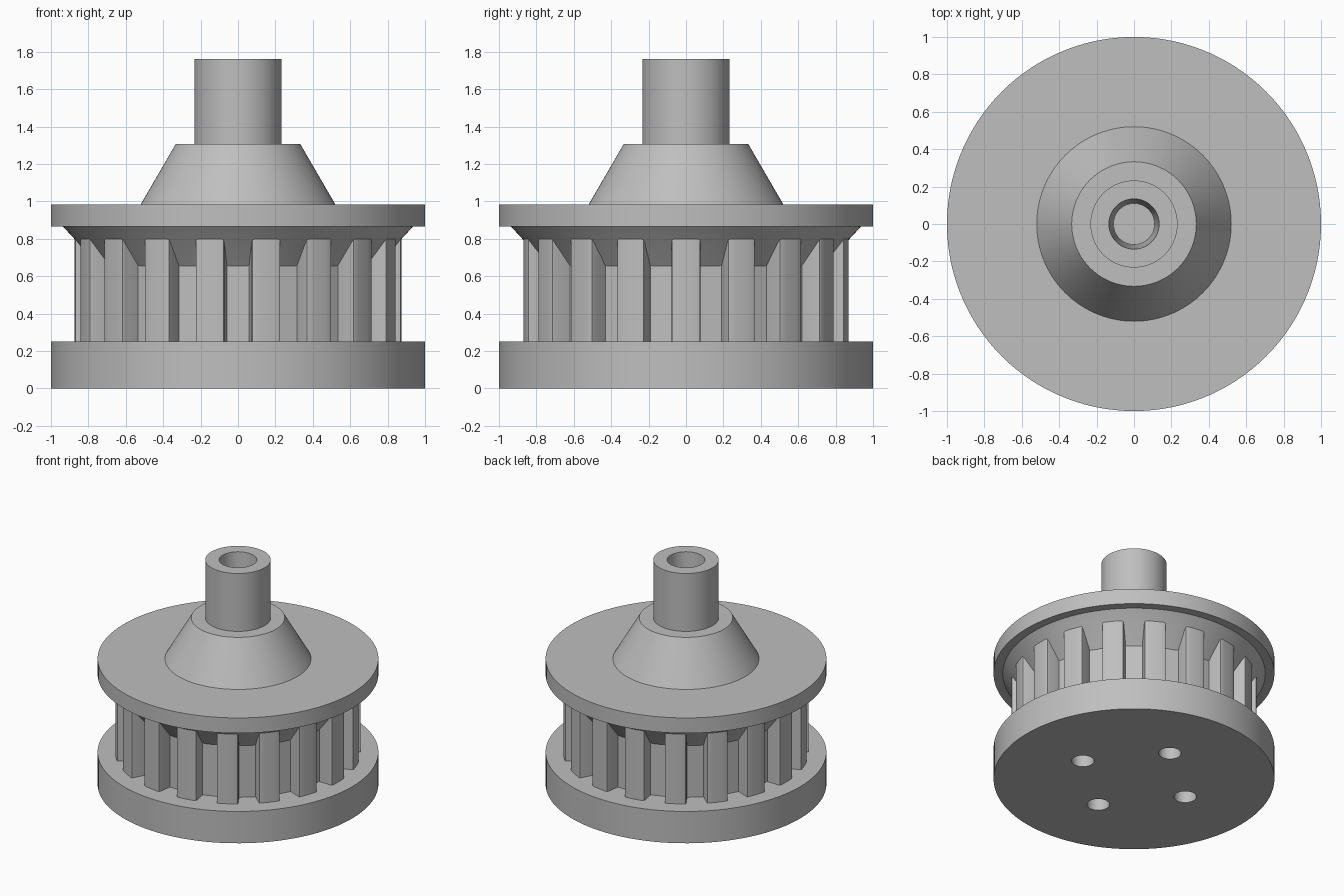
import bpy
import bmesh
from math import sin, cos, pi, radians
from mathutils import Vector, Matrix

TEETH = 18
SEGMENTS = 120

if "Cube" in bpy.data.objects:
    bpy.data.objects.remove(bpy.data.objects["Cube"], do_unlink=True)

grey = bpy.data.materials.new("plain grey")
grey.use_nodes = True
colour = (0.52, 0.52, 0.52, 1)
grey.diffuse_color = colour
grey.node_tree.nodes["Principled BSDF"].inputs["Base Color"].default_value = colour


def finish(name, bm):
    """Turn a bmesh into a grey object with smooth sides and sharp edges."""
    bmesh.ops.recalc_face_normals(bm, faces=bm.faces)
    mesh = bpy.data.meshes.new(name)
    bm.to_mesh(mesh)
    bm.free()
    mesh.materials.append(grey)
    obj = bpy.data.objects.new(name, mesh)
    bpy.context.collection.objects.link(obj)
    return obj


def smooth(obj):
    bpy.ops.object.select_all(action="DESELECT")
    obj.select_set(True)
    bpy.context.view_layer.objects.active = obj
    bpy.ops.object.shade_smooth_by_angle(angle=radians(25))


def lathe(name, profile):
    """Spin (radius, height) points, from axis to axis, about z."""
    bm = bmesh.new()
    verts = [bm.verts.new((r, 0, z)) for r, z in profile]
    edges = [bm.edges.new(pair) for pair in zip(verts, verts[1:])]
    bmesh.ops.spin(bm, geom=verts + edges, cent=(0, 0, 0), axis=(0, 0, 1),
                   angle=2 * pi, steps=SEGMENTS, use_merge=True)
    bmesh.ops.remove_doubles(bm, verts=bm.verts, dist=0.0001)
    return finish(name, bm)


# Bottom flange with four screw holes
base = lathe("base_flange", [(0, 0), (1, 0), (1, 0.25), (0, 0.25)])
bm = bmesh.new()
for k in range(4):
    a = radians(90 * k - 5)
    bmesh.ops.create_cone(bm, cap_ends=True, segments=40, radius1=0.08, radius2=0.08, depth=0.8,
                          matrix=Matrix.Translation((0.445 * cos(a), 0.445 * sin(a), 0.1)))
cutter = finish("screw_hole_cutter", bm)
cutter.hide_render = True
cut = base.modifiers.new("screw_holes", "BOOLEAN")
cut.operation = "DIFFERENCE"
cut.solver = "EXACT"
cut.object = cutter
bpy.context.view_layer.objects.active = base
bpy.ops.object.modifier_apply(modifier=cut.name)
bpy.data.objects.remove(cutter, do_unlink=True)
smooth(base)

# Toothed drum: half a tooth outline, mirrored and repeated round the axis
pitch = 2 * pi / TEETH
outer, root = 0.874, 0.76
tip = [Vector((outer * cos(a), outer * sin(a))) for a in (0.0, 0.04, 0.074)]
groove = Matrix.Rotation(pitch / 2, 2)
flank = [groove @ Vector(p) for p in ((0.868, -0.078), (0.855, -0.073), (root, -0.059), (root, 0))]
half = tip + flank
tooth = [Vector((p.x, -p.y)) for p in reversed(half[1:-1])] + half
bm = bmesh.new()
ring = [bm.verts.new((*(Matrix.Rotation(k * pitch, 2) @ p), 0.25)) for k in range(TEETH) for p in tooth]
floor = bm.faces.new(ring)
solid = bmesh.ops.extrude_face_region(bm, geom=[floor], use_keep_orig=True)
bmesh.ops.translate(bm, vec=(0, 0, 0.55),
                    verts=[v for v in solid["geom"] if isinstance(v, bmesh.types.BMVert)])
smooth(finish("toothed_drum", bm))

# Top flange with the sloping underside that runs into the grooves
smooth(lathe("top_flange", [(0, 0.65), (0.757, 0.65), (0.875, 0.8), (0.935, 0.865),
                            (1, 0.865), (1, 0.985), (0, 0.985)]))

# Conical hub
smooth(lathe("hub_cone", [(0, 0.985), (0.52, 0.985), (0.333, 1.307), (0, 1.307)]))

# Shaft collar with a slightly tapered blind bore
smooth(lathe("shaft_collar", [(0, 1.307), (0.233, 1.307), (0.233, 1.762),
                              (0.134, 1.762), (0.11, 1.31), (0, 1.31)]))
